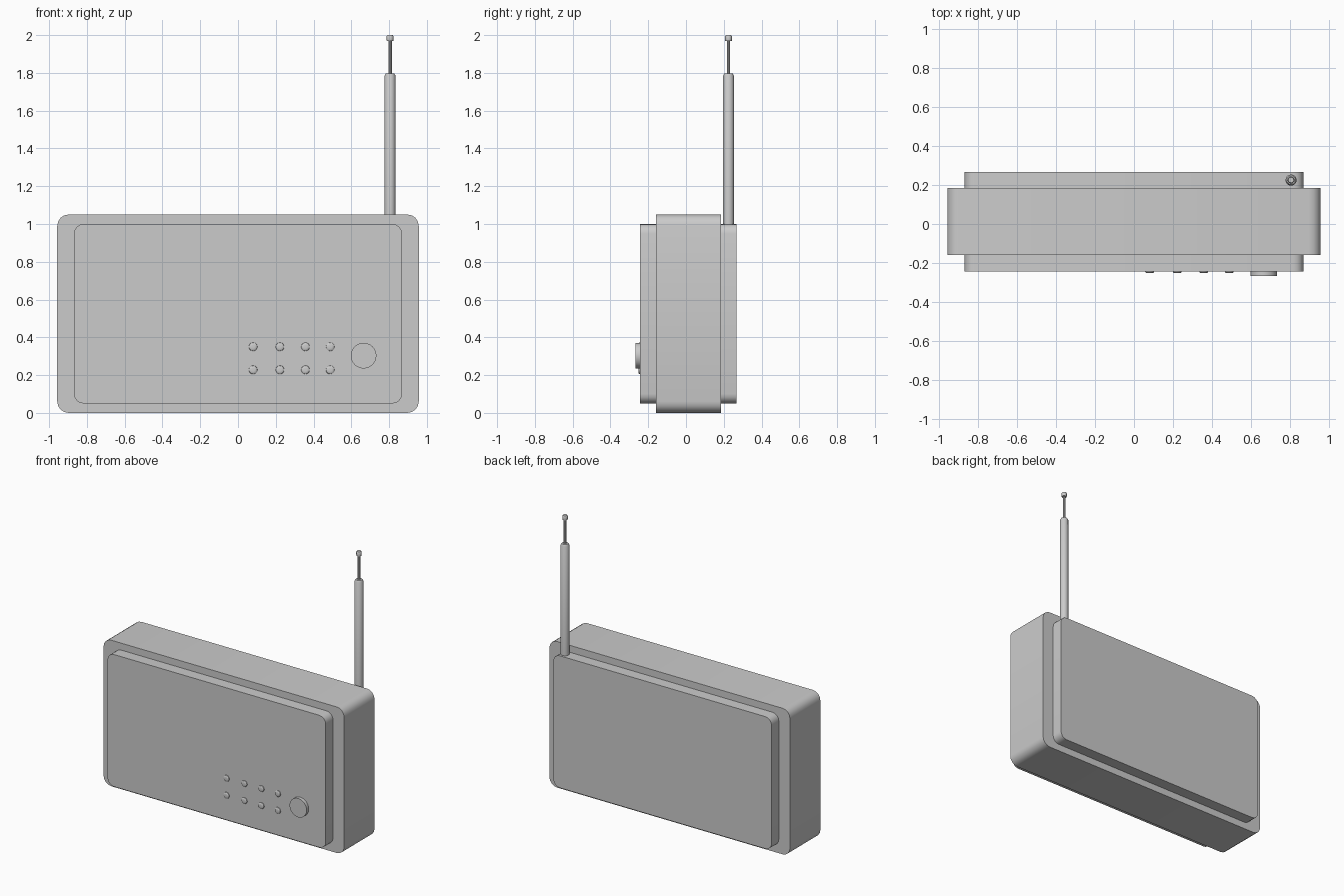
import bpy, bmesh, math
from mathutils import Matrix

if "Cube" in bpy.data.objects:
    bpy.data.objects.remove(bpy.data.objects["Cube"])

grey = bpy.data.materials.new("grey plastic")
grey.diffuse_color = (0.6, 0.6, 0.6, 1)
grey.use_nodes = True
grey.node_tree.nodes["Principled BSDF"].inputs["Base Color"].default_value = grey.diffuse_color


def finish(name, bm):
    bmesh.ops.recalc_face_normals(bm, faces=bm.faces[:])
    mesh = bpy.data.meshes.new(name)
    bm.to_mesh(mesh)
    bm.free()
    mesh.materials.append(grey)
    obj = bpy.data.objects.new(name, mesh)
    bpy.context.collection.objects.link(obj)
    bpy.ops.object.select_all(action='DESELECT')
    obj.select_set(True)
    bpy.context.view_layer.objects.active = obj
    bpy.ops.object.shade_smooth_by_angle(angle=math.radians(35))
    return obj


def slab(name, half_x, z0, z1, y0, y1, radius, steps=4):
    """Rounded rectangle in the xz plane, extruded along y."""
    bm = bmesh.new()
    corners = [(half_x - radius, z1 - radius), (radius - half_x, z1 - radius),
               (radius - half_x, z0 + radius), (half_x - radius, z0 + radius)]
    ring = []
    for i, (cx, cz) in enumerate(corners):
        for s in range(steps + 1):
            a = math.pi / 2 * (i + s / steps)
            ring.append(bm.verts.new((cx + radius * math.cos(a), y0, cz + radius * math.sin(a))))
    face = bm.faces.new(ring)
    moved = bmesh.ops.extrude_face_region(bm, geom=[face])["geom"]
    bmesh.ops.translate(bm, vec=(0, y1 - y0, 0),
                        verts=[v for v in moved if isinstance(v, bmesh.types.BMVert)])
    bm.faces.new(ring) if not face.is_valid else None
    return finish(name, bm)


def lathe(name, profile, sides, matrix):
    """Turned part: (radius, height) rings around local z, capped at both ends."""
    bm = bmesh.new()
    rings = []
    for r, h in profile:
        rings.append([bm.verts.new((r * math.cos(2 * math.pi * k / sides),
                                    r * math.sin(2 * math.pi * k / sides), h))
                      for k in range(sides)])
    for a, b in zip(rings, rings[1:]):
        for k in range(sides):
            n = (k + 1) % sides
            bm.faces.new((a[k], a[n], b[n], b[k]))
    bm.faces.new(rings[0])
    bm.faces.new(rings[-1])
    bm.transform(matrix)
    return finish(name, bm)


# Case: wide middle band with slightly smaller front and back covers
slab("case_body", 0.957, 0.0, 1.05, -0.16, 0.185, 0.06)
slab("front_cover", 0.868, 0.05, 1.0, -0.243, -0.15, 0.05)
slab("back_cover", 0.868, 0.05, 1.0, 0.175, 0.267, 0.05)

# Tuning knob and two rows of domed buttons, facing -y
face_front = Matrix.Rotation(math.pi / 2, 4, 'X')
lathe("tuning_knob", [(0.068, 0), (0.068, 0.027)], 24,
      Matrix.Translation((0.665, -0.24, 0.303)) @ face_front)
for row, z in enumerate((0.228, 0.35)):
    for col, x in enumerate((0.08, 0.222, 0.357, 0.488)):
        lathe(f"button_{row}_{col}",
              [(0.023, 0), (0.022, 0.006), (0.018, 0.009), (0.009, 0.010)], 12,
              Matrix.Translation((x, -0.242, z)) @ face_front)

# Telescopic aerial: thick tube, thin rod, end cap
foot = Matrix.Translation((0.805, 0.225, 0))
lathe("aerial_tube", [(0.029, 0.96), (0.029, 1.785), (0.022, 1.797)], 12, foot)
lathe("aerial_rod", [(0.009, 1.79), (0.009, 1.975)], 10, foot)
lathe("aerial_tip", [(0.017, 1.968), (0.018, 1.974), (0.018, 1.994), (0.014, 2.0)], 12, foot)
